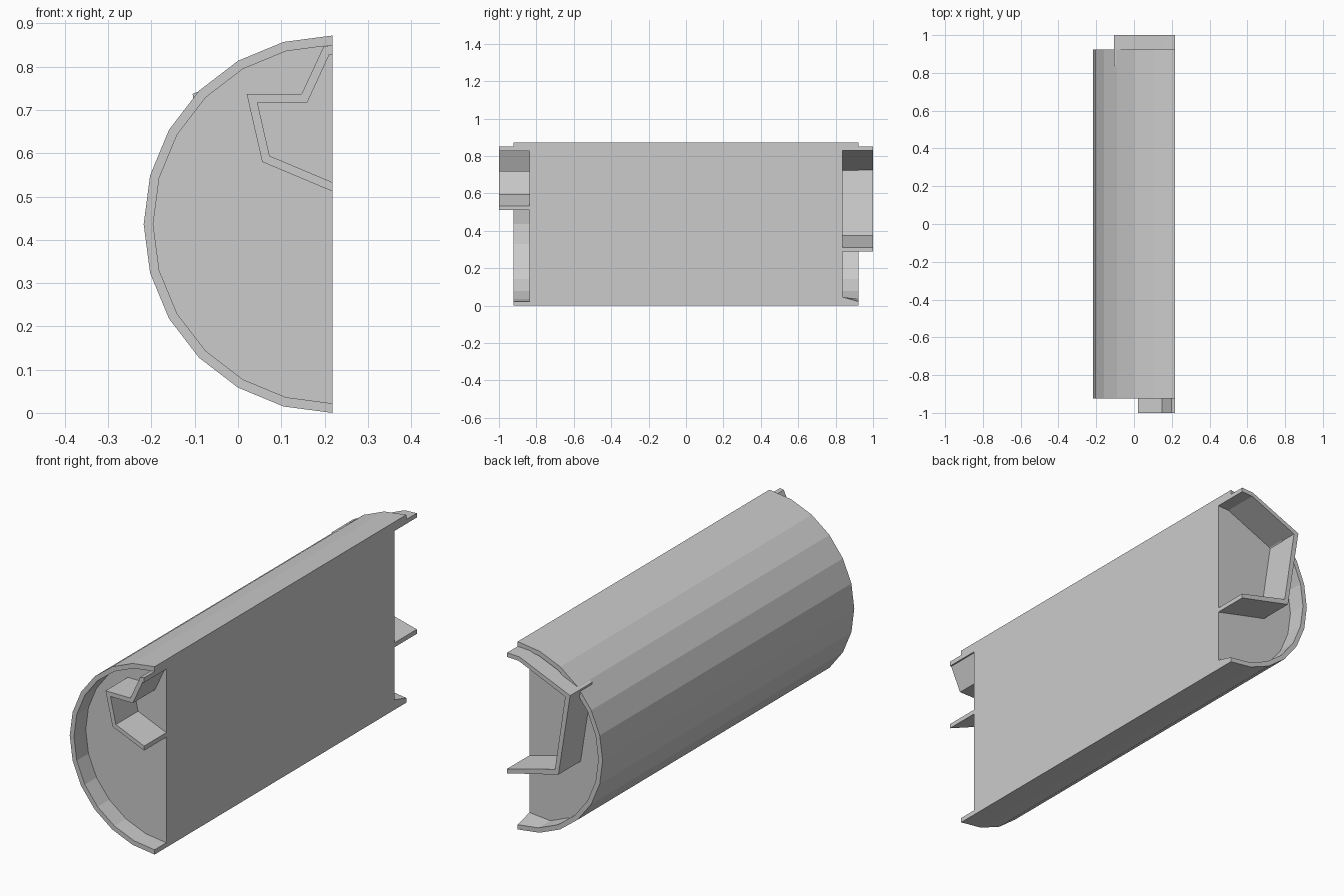
import bpy, bmesh, math

if "Cube" in bpy.data.objects:
    bpy.data.objects.remove(bpy.data.objects["Cube"])

grey = bpy.data.materials.new("light grey")
grey.diffuse_color = (0.6, 0.6, 0.6, 1)
grey.use_nodes = True
grey.node_tree.nodes["Principled BSDF"].inputs["Base Color"].default_value = grey.diffuse_color

FLAT_X, MID_Z = 0.218, 0.436
RIM_Y, CAP_Y, END_Y = 0.923, 0.837, 1.0


def finish(name, bm):
    bmesh.ops.recalc_face_normals(bm, faces=bm.faces)
    mesh = bpy.data.meshes.new(name)
    bm.to_mesh(mesh)
    bm.free()
    mesh.materials.append(grey)
    ob = bpy.data.objects.new(name, mesh)
    bpy.context.collection.objects.link(ob)
    return ob


def arc(bm, r, y):
    # half circle of 12 segments from top to bottom
    pts = [math.radians(90 + 15 * i) for i in range(13)]
    return [bm.verts.new((FLAT_X + r * math.cos(a), y, MID_Z + r * math.sin(a))) for a in pts]


def bridge(bm, a, b):
    for i in range(len(a) - 1):
        bm.faces.new((a[i], a[i + 1], b[i + 1], b[i]))


# half-round body with recessed ends and a flat wall
bm = bmesh.new()
rings = {}
for s in (-1, 1):
    outer = arc(bm, 0.436, s * RIM_Y)
    lip = arc(bm, 0.414, s * RIM_Y)
    cap = arc(bm, 0.414, s * CAP_Y)
    if s == 1:
        cap[-1].co.z = 0.046
    bridge(bm, outer, lip)
    bridge(bm, lip, cap)
    bm.faces.new(cap)
    rings[s] = (outer, lip, cap)
bridge(bm, rings[-1][0], rings[1][0])
wall = []
for s, order in ((-1, (0, -1)), (1, (-1, 0))):
    wall += [r[order[0]] for r in rings[s]]
    wall += [r[order[1]] for r in reversed(rings[s])]
bm.faces.new(wall)
finish("half_round_body", bm)


# bent strips standing out of each recessed end
def bent_strip(name, outer, inner, y0, y1):
    bm = bmesh.new()
    o0, o1, i0, i1 = [[bm.verts.new((x, y, z)) for x, z in line]
                      for line, y in ((outer, y0), (outer, y1), (inner, y0), (inner, y1))]
    for a, b in ((o0, o1), (i0, i1), (o0, i0), (o1, i1)):
        bridge(bm, a, b)
    for k in (0, -1):
        bm.faces.new((o0[k], o1[k], i1[k], i0[k]))
    finish(name, bm)


bent_strip("front_bent_strip",
           [(FLAT_X, 0.85), (0.198, 0.847), (0.147, 0.737), (0.02, 0.737), (0.056, 0.58), (FLAT_X, 0.512)],
           [(FLAT_X, 0.828), (0.211, 0.828), (0.16, 0.717), (0.045, 0.717), (0.073, 0.594), (FLAT_X, 0.533)],
           -END_Y, -CAP_Y)
bent_strip("back_bent_strip",
           [(FLAT_X, 0.85), (0.155, 0.847), (-0.105, 0.737), (-0.045, 0.354), (FLAT_X, 0.29)],
           [(FLAT_X, 0.83), (0.16, 0.828), (-0.08, 0.725), (-0.027, 0.374), (FLAT_X, 0.311)],
           CAP_Y, END_Y)
